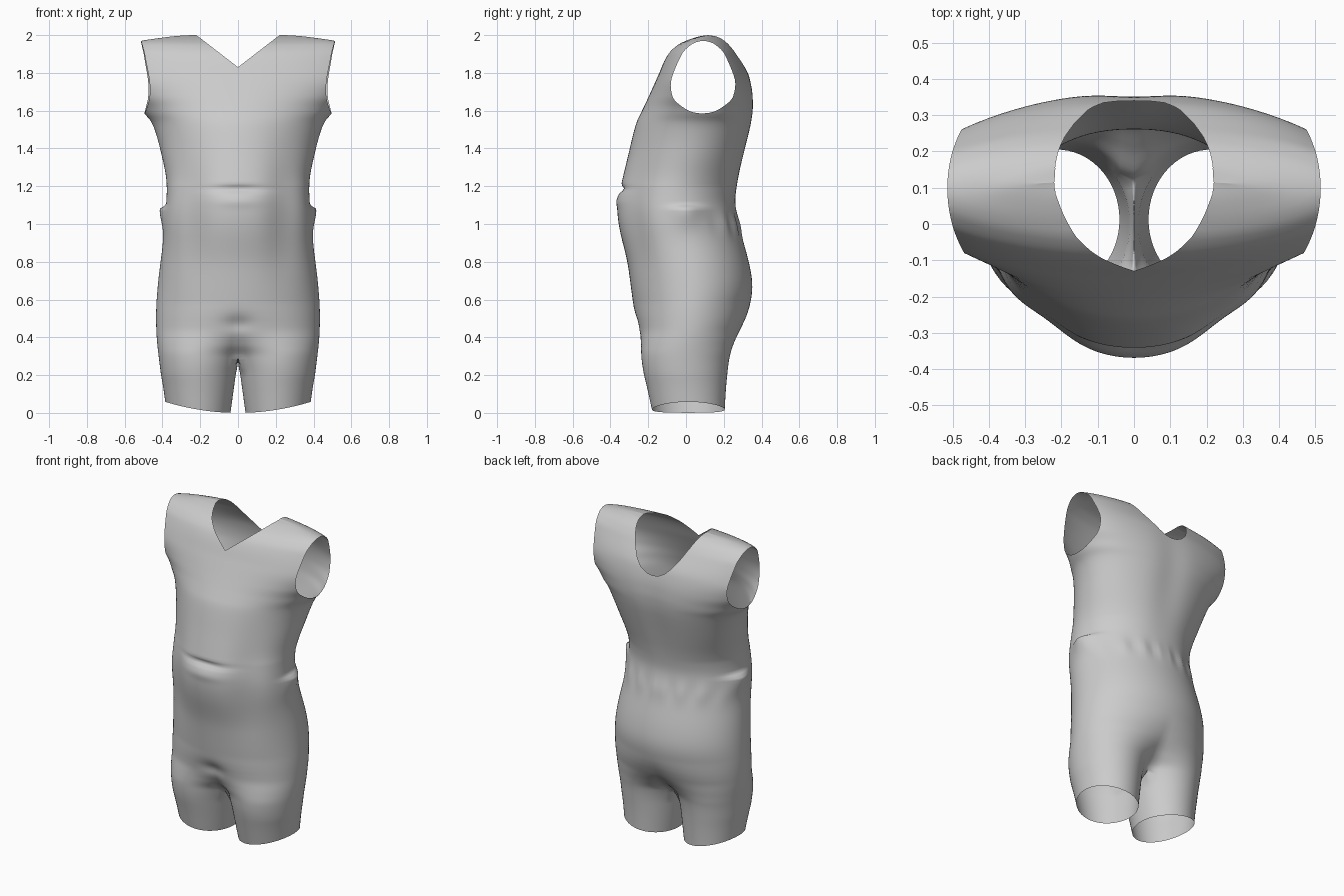
import bpy, bmesh, math
from math import sin, cos, pi, exp

if "Cube" in bpy.data.objects:
    bpy.data.objects.remove(bpy.data.objects["Cube"])

# Body profile per height: z, front y, back y, half width
PROFILE = [
    (0.00, -.18, .205, .385), (0.10, -.20, .21, .395), (0.30, -.237, .23, .42),
    (0.42, -.24, .275, .432), (0.52, -.27, .325, .434), (0.67, -.292, .353, .425),
    (0.80, -.31, .333, .41), (0.92, -.34, .30, .395), (1.02, -.36, .28, .39),
    (1.10, -.365, .262, .38), (1.20, -.345, .275, .376), (1.38, -.302, .318, .408),
    (1.53, -.265, .354, .452), (1.585, -.24, .361, .495), (1.62, -.223, .363, .52),
    (1.68, -.195, .36, .58), (1.78, -.15, .340, .64), (1.90, -.095, .272, .63),
    (1.95, -.045, .235, .57), (1.97, -.005, .215, .51), (1.985, .035, .195, .41),
    (1.995, .075, .17, .33), (2.00, .12, .12, .25)]
# How far the section has turned from one torso into a separate leg
LEG = [(0, 1), (.2, 1), (.29, .9), (.36, .5), (.45, .15), (.6, 0), (2, 0)]
CROTCH = 0.29


def curve(table, col, z):
    """Smooth monotone interpolation through one column of a table."""
    n = len(table)
    i = max(k for k in range(n - 1) if table[k][0] <= z or k == 0)

    def slope(k):
        return (table[k + 1][col] - table[k][col]) / (table[k + 1][0] - table[k][0])

    def tangent(k):
        if k == 0:
            return slope(0)
        if k == n - 1:
            return slope(n - 2)
        a, b = slope(k - 1), slope(k)
        return 2 * a * b / (a + b) if a * b > 0 else 0
    h = table[i + 1][0] - table[i][0]
    u = (z - table[i][0]) / h
    p, q = table[i][col], table[i + 1][col]
    return ((2*u**3 - 3*u**2 + 1) * p + (u**3 - 2*u**2 + u) * h * tangent(i)
            + (3*u**2 - 2*u**3) * q + (u**3 - u**2) * h * tangent(i + 1))


def soft(col, z):
    """Profile value averaged over a short span, narrower near the shoulders."""
    r = max(0, min(.05, z, (1.58 - z) * .5))
    return sum(curve(PROFILE, col, z + r * k / 2) for k in (-2, -1, 0, 1, 2)) / 5


def bell(v, width):
    return exp(-(v / width) ** 2)


def folds(x, y, z):
    """Waist creases, side tucks, spine hollow and sloped hem."""
    if y < 0:
        y += bell(x, .13) * (.022 * bell(z - 1.185, .016) - .008 * bell(z - 1.12, .03))
        y += .015 * bell(x, .07) * bell(z - .47, .04)
        # belly narrows towards the sides
        y += .03 * bell(x - .25, .09) * bell(z - 1.05, .28) * min(1, -y / .1)
    else:
        y -= .014 * bell(x, .1) * bell(z - 1.5, .35)
        y += .006 * sin(x * 55) * bell(z - 1.0, .06) * min(1, y / .15)
    if x > .25 and .85 < z < 1.1:
        x += .036 * bell(y - .01, .08) * min(1, (1.1 - z) / .015) * bell(z - 1.085, .09)
    if z < .2:
        z += .06 * (x / .39) ** 2 * (1 - z / .2)
    return x, y, z


def section(z, outer=48, inner=10):
    """One half ring: outer side from front to back, then the inner leg."""
    front, back, w = (soft(c, z) for c in (1, 2, 3))
    yc, h, b = (front + back) / 2, (back - front) / 2, curve(LEG, 1, z)
    gap = .04 * max(0, CROTCH - z) / CROTCH
    a, open_leg = (w - gap) / 2, min(1, max(0, CROTCH - z) / .08)
    # arms sit behind the chest, so the sides drift back towards y = 0.09
    drift = (.092 - yc) * min(1, max(0, (z - 1.2) / .38))
    angles = [-pi / 2 + pi * i / outer for i in range(outer + 1)]
    h /= max((1 - b) * sin(t) + b * sin(t * 5 / 3) for t in angles)
    pts = []
    for i, t in enumerate(angles):
        lt = t * 5 / 3
        x = (1 - b) * w * cos(t) + b * (gap + a + a * cos(lt))
        y = yc + h * ((1 - b) * sin(t) + b * sin(lt)) + drift * min(1, x / .48) ** 2
        pts.append((x * open_leg if i in (0, outer) else x, y, z))
    if z <= CROTCH + 1e-6:
        for i in range(1, inner):
            lt = pi * 5 / 6 + pi / 3 * i / inner
            x = gap + a + a * cos(lt)
            pts.append((x * open_leg, yc + h * (b * sin(lt) + (1 - b) * (1 - 2 * i / inner)), z))
    return [folds(*p) for p in pts]


def trim(bm, field):
    """Cut the sheet along field = 0 and drop the positive side."""
    val = {v: field(v.co) or 1e-6 for v in bm.verts}
    new = set()
    for e in list(bm.edges):
        p, q = e.verts
        if val[p] * val[q] < 0:
            new.add(bmesh.utils.edge_split(e, p, val[p] / (val[p] - val[q]))[1])
    for f in list(bm.faces):
        cut = [v for v in f.verts if v in new]
        if len(cut) == 2:
            bmesh.utils.face_split(f, cut[0], cut[1])
    bmesh.ops.delete(bm, geom=[v for v, s in val.items() if s > 0], context='VERTS')


def neck(co):
    x = abs(co.x) / .22
    k = min(1, max(0, (co.y - .07) / .1))
    return co.z - ((1 - k) * (1.83 + .17 * x) + k * (1.75 + .25 * x ** 2.2))


def armhole(co):
    if co.z < 1.5:
        return -1
    return co.x - (.506 - 1.1 * (co.y - .1) ** 2 + .05 * (co.z - 1.8))


# Loft one half of the suit
heights = [CROTCH * i / 14 for i in range(15)]
heights += [CROTCH + (1.9 - CROTCH) * i / 120 for i in range(1, 121)]
heights += [1.9 + .1 * (1 - (1 - i / 16) ** 2) for i in range(1, 17)]
bm = bmesh.new()
rings = [[bm.verts.new(p) for p in section(z)] for z in heights]
for lo, hi in zip(rings, rings[1:]):
    closed = len(lo) == len(hi) and len(lo) > 49
    count = len(lo) if closed else 48
    for i in range(count):
        j = (i + 1) % len(lo)
        bm.faces.new((lo[i], lo[j], hi[j], hi[i]))
bmesh.ops.remove_doubles(bm, verts=bm.verts[:], dist=1e-5)

# Open the neck and the arm
trim(bm, neck)
trim(bm, armhole)
bmesh.ops.delete(bm, geom=[v for v in bm.verts if not v.link_faces], context='VERTS')
bmesh.ops.recalc_face_normals(bm, faces=bm.faces[:])
for f in bm.faces:
    f.smooth = True

# Mirror the half into the full sleeveless suit
mesh = bpy.data.meshes.new("sleeveless_suit")
bm.to_mesh(mesh)
bm.free()
suit = bpy.data.objects.new("sleeveless_suit", mesh)
bpy.context.collection.objects.link(suit)
mirror = suit.modifiers.new("mirror", 'MIRROR')
mirror.use_clip = True
mirror.merge_threshold = .001
